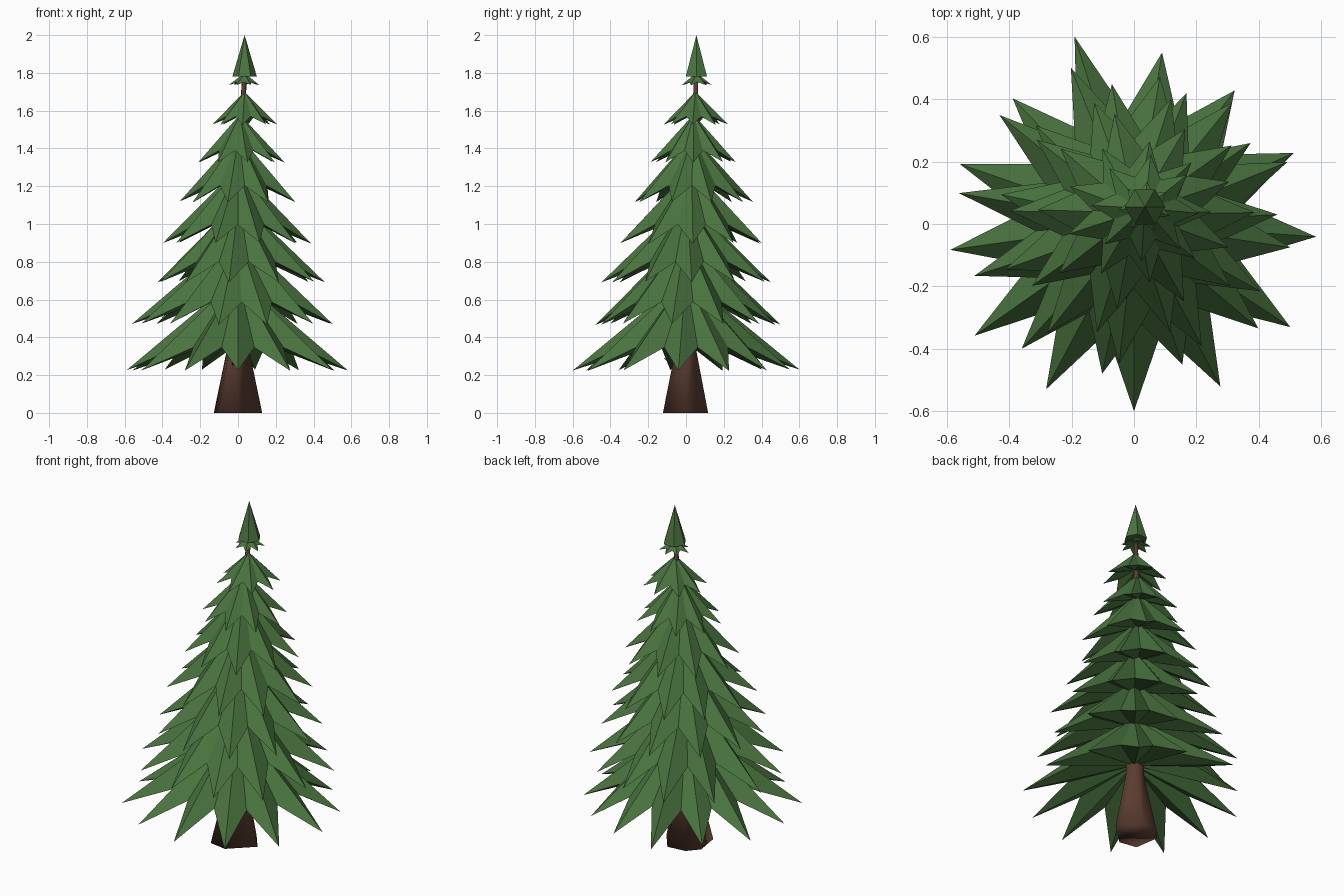
import bpy, bmesh, math, random
from mathutils import Vector

if "Cube" in bpy.data.objects:
    bpy.data.objects.remove(bpy.data.objects["Cube"])

random.seed(4)


def material(name, rgb):
    m = bpy.data.materials.new(name)
    m.diffuse_color = (*rgb, 1)
    m.use_nodes = True
    m.node_tree.nodes["Principled BSDF"].inputs["Base Color"].default_value = m.diffuse_color
    return m


GREEN = material("needle green", (0.068, 0.175, 0.050))
BROWN = material("bark brown", (0.105, 0.046, 0.030))


def make(name, bm, mat, smooth=False):
    bmesh.ops.recalc_face_normals(bm, faces=bm.faces[:])
    me = bpy.data.meshes.new(name)
    bm.to_mesh(me)
    bm.free()
    me.materials.append(mat)
    for p in me.polygons:
        p.use_smooth = smooth
    ob = bpy.data.objects.new(name, me)
    bpy.context.collection.objects.link(ob)
    return ob


def polar(c, r, a, z):
    a = math.radians(a)
    return Vector((c[0] + r * math.cos(a), c[1] + r * math.sin(a), z))


# Branch tier: star-shaped folded cone with a hollow underside
def tier(name, c, angles, radii, z_tip, z_top):
    bm = bmesh.new()
    n = len(angles)
    drop = z_top - z_tip
    r_mean = sum(radii) / n
    apex = bm.verts.new((c[0], c[1], z_top))
    under = bm.verts.new((c[0], c[1], z_tip + drop * 0.40))
    ring = []
    for i, (a, r) in enumerate(zip(angles, radii)):
        b = angles[(i + 1) % n] + (360 if i == n - 1 else 0)
        ring.append(bm.verts.new(polar(c, r, a, z_tip + random.uniform(0, .015) * r)))
        ring.append(bm.verts.new(polar(c, r_mean * 0.61, (a + b) / 2, z_tip + drop * 0.25)))
    for i, v in enumerate(ring):
        w = ring[(i + 1) % len(ring)]
        bm.faces.new((apex, v, w))
        bm.faces.new((under, w, v))
    return make(name, bm, GREEN)


# Two widest tiers: individually spread branches
tier("branch_tier_1", (0, 0),
     [-90, -62, -33.4, -4, 24, 53, 80.7, 107.6, 134, 161, 188, 215, 242],
     [.60, .59, .60, .585, .56, .536, .557, .63, .56, .59, .595, .624, .60], 0.222, 0.72)
tier("branch_tier_2", (0, 0),
     [-102, -71, -40, -8.5, 22, 51, 80, 112, 141, 170, 198, 228],
     [.49, .476, .52, .506, .53, .50, .48, .54, .555, .57, .538, .538], 0.465, 0.95)

# Upper tiers: centre, points, radius, tip height, apex height, first angle
TIERS = [
    ((0.005, 0.005), 11, 0.450, 0.690, 1.13, -95),
    ((0.00, 0.03), 10, 0.392, 0.895, 1.30, -108),
    ((0.005, 0.035), 9, 0.320, 1.115, 1.47, -100),
    ((0.01, 0.04), 9, 0.235, 1.325, 1.58, -80),
    ((0.035, 0.05), 8, 0.172, 1.525, 1.70, -95),
    ((0.035, 0.055), 7, 0.083, 1.735, 1.80, -70),
]
for i, (c, n, r, z0, z1, start) in enumerate(TIERS):
    angles = [start + k * 360 / n + random.uniform(-2, 2) for k in range(n)]
    radii = [r * random.uniform(0.97, 1.02) for k in range(n)]
    tier(f"branch_tier_{i + 3}", c, angles, radii, z0, z1)

# Pointed treetop: six-sided cone
bm = bmesh.new()
c = (0.035, 0.055)
tip = bm.verts.new((*c, 2.0))
base = [bm.verts.new(polar(c, 0.065, i * 60, 1.78)) for i in range(6)]
bm.faces.new(base[::-1])
for i in range(6):
    bm.faces.new((tip, base[i], base[(i + 1) % 6]))
make("treetop", bm, GREEN)


# Tapering part: an outline scaled along (x, y, z, scale) stations
def loft(name, outline, stations):
    bm = bmesh.new()
    loops = [[bm.verts.new((x + s * u, y + s * v, z)) for u, v in outline]
             for x, y, z, s in stations]
    n = len(outline)
    for lo, hi in zip(loops, loops[1:]):
        for i in range(n):
            j = (i + 1) % n
            bm.faces.new((lo[i], lo[j], hi[j], hi[i]))
    bm.faces.new(loops[0][::-1])
    bm.faces.new(loops[-1])
    return make(name, bm, BROWN, smooth=True)


# Uneven six-sided trunk, leaning slightly toward the top
ROOT = [(-.105, -.105), (0, -.122), (.128, 0), (.04, .117), (-.07, .105), (-.128, .04)]
loft("trunk", ROOT, [(0, 0, 0, 1), (0, 0, 0.34, 0.45),
                     (0, 0.01, 0.8, 0.35), (0.01, 0.035, 1.3, 0.2),
                     (0.028, 0.05, 1.66, 0.11), (0.035, 0.055, 1.80, 0.09)])

# Small dead twig low on the trunk
loft("twig", ROOT, [(-0.02, -0.05, 0.25, 0.09), (-0.025, -0.085, 0.265, 0.06),
                    (-0.03, -0.115, 0.29, 0.015)])
